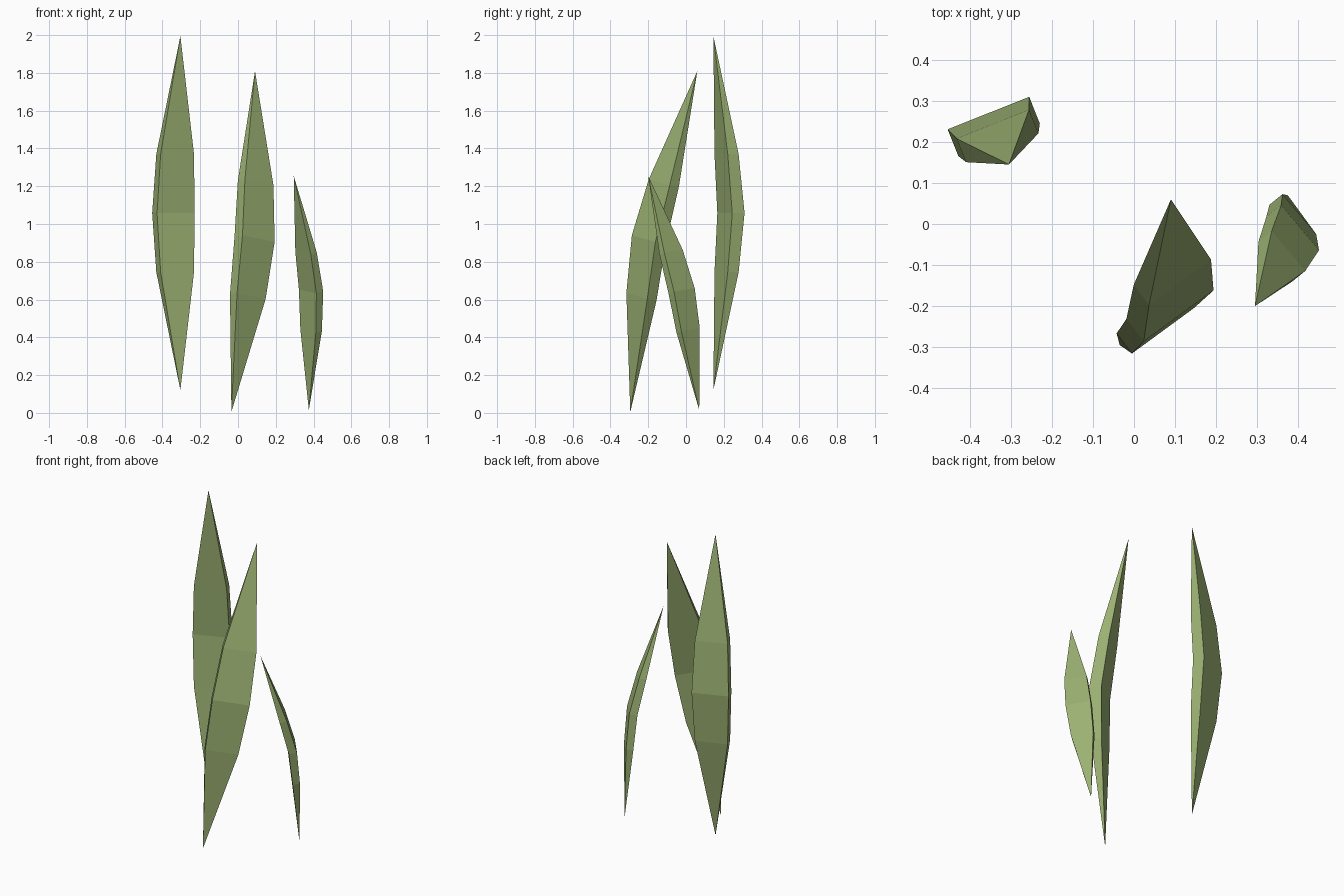
import bpy, bmesh
from mathutils import Vector

if "Cube" in bpy.data.objects:
    bpy.data.objects.remove(bpy.data.objects["Cube"])

green = bpy.data.materials.new("leaf_green")
green.diffuse_color = (0.33, 0.44, 0.17, 1)
green.use_nodes = True
green.node_tree.nodes["Principled BSDF"].inputs["Base Color"].default_value = green.diffuse_color


def blade(name, base, tip, width_dir, side, scale):
    """Bowed spindle with a rectangular section, pointed at both ends."""
    base, tip = Vector(base), Vector(tip)
    axis = (tip - base).normalized()
    w = Vector(width_dir)
    w = (w - axis * w.dot(axis)).normalized()
    n = w.cross(axis) * side                      # direction the blade bows towards
    bm = bmesh.new()
    rings = []
    # position along the blade, half width, half thickness, bow
    for t, hw, ht, bow in ((1/3, .095, .031, .075), (1/2, .107, .035, .1), (2/3, .095, .031, .075)):
        c = base.lerp(tip, t) + n * bow * scale
        rings.append([bm.verts.new(c + (w * hw * i + n * ht * j) * scale)
                      for i, j in ((-1, -1), (1, -1), (1, 1), (-1, 1))])
    low, high = bm.verts.new(base), bm.verts.new(tip)
    for k in range(4):
        m = (k + 1) % 4
        bm.faces.new((low, rings[0][m], rings[0][k]))
        bm.faces.new((high, rings[2][k], rings[2][m]))
        for a, b in zip(rings, rings[1:]):
            bm.faces.new((a[k], a[m], b[m], b[k]))
    bmesh.ops.recalc_face_normals(bm, faces=bm.faces)
    mesh = bpy.data.meshes.new(name)
    bm.to_mesh(mesh)
    bm.free()
    mesh.materials.append(green)
    bpy.context.collection.objects.link(bpy.data.objects.new(name, mesh))


# Three grass blades, tall to short
blade("tall_blade", (-.305, .145, .12), (-.305, .145, 1.995), (.93, .37, 0), -1, 1)
blade("middle_blade", (-.035, -.295, .005), (.09, .06, 1.81), (.80, .59, -.14), 1, 1)
blade("short_blade", (.375, .07, .015), (.295, -.2, 1.255), (.64, -.76, -.125), -1, .675)
